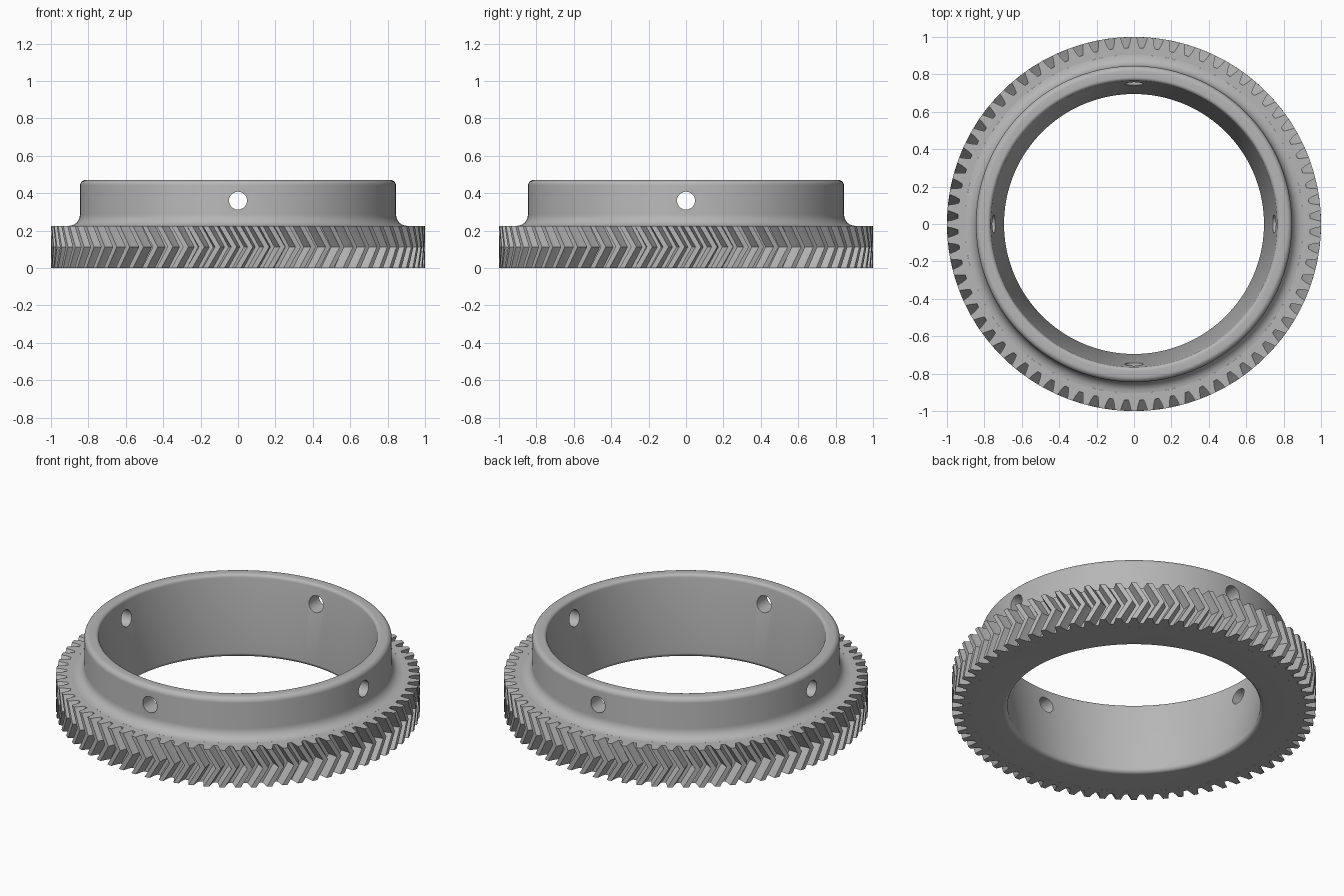
import bpy
import bmesh
from math import pi, cos, sin, radians

cube = bpy.data.objects.get("Cube")
if cube:
    bpy.data.objects.remove(cube, do_unlink=True)

TEETH = 72
GEAR_TOP = 0.225
JOIN = 0.905          # radius where the sleeve meets the toothed ring
TWIST = 0.066         # tooth shift at mid height, in radians

steel = bpy.data.materials.new("grey_steel")
steel.use_nodes = True
GREY = (0.47, 0.47, 0.47, 1)
steel.diffuse_color = GREY
steel.node_tree.nodes["Principled BSDF"].inputs["Base Color"].default_value = GREY


def finish(name, bm):
    bmesh.ops.recalc_face_normals(bm, faces=bm.faces)
    mesh = bpy.data.meshes.new(name)
    bm.to_mesh(mesh)
    bm.free()
    mesh.materials.append(steel)
    obj = bpy.data.objects.new(name, mesh)
    bpy.context.collection.objects.link(obj)
    return obj


def smooth(obj, angle):
    bpy.ops.object.select_all(action='DESELECT')
    obj.select_set(True)
    bpy.context.view_layer.objects.active = obj
    bpy.ops.object.shade_smooth_by_angle(angle=radians(angle))


def arc(cx, cz, r, start, end, steps=6):
    angles = [radians(start + (end - start) * i / steps) for i in range(steps + 1)]
    return [(cx + r * cos(a), cz + r * sin(a)) for a in angles]


def bridge(bm, a, b):
    for i in range(len(a)):
        j = (i + 1) % len(a)
        bm.faces.new((a[i], a[j], b[j], b[i]))


# Sleeve: revolved section with flared foot, rounded rim and tapered bore
section = ([(JOIN, 0)]
           + arc(JOIN, GEAR_TOP + 0.06, 0.06, 270, 180)
           + arc(0.815, 0.44, 0.03, 0, 90)
           + arc(0.785, 0.45, 0.02, 90, 180)
           + arc(0.72, 0.025, 0.025, 180, 270))
bm = bmesh.new()
SEGMENTS = TEETH * 2
rings = []
for k in range(SEGMENTS):
    a = 2 * pi * k / SEGMENTS
    rings.append([bm.verts.new((r * cos(a), r * sin(a), z)) for r, z in section])
for k in range(SEGMENTS):
    bridge(bm, rings[k], rings[(k + 1) % SEGMENTS])
sleeve = finish("sleeve", bm)

# Radial screw holes: one bore along each axis
for turn in ((pi / 2, 0, 0), (0, pi / 2, 0)):
    bpy.ops.mesh.primitive_cylinder_add(vertices=32, radius=0.048, depth=2.4,
                                        location=(0, 0, 0.36), rotation=turn)
    cutter = bpy.context.object
    cutter.name = "hole_cutter"
    cutter.hide_render = True
    cutter.data.materials.append(steel)
    cut = sleeve.modifiers.new("screw_hole", 'BOOLEAN')
    cut.operation = 'DIFFERENCE'
    cut.solver = 'EXACT'
    cut.object = cutter
    bpy.context.view_layer.objects.active = sleeve
    bpy.ops.object.modifier_apply(modifier=cut.name)
    bpy.data.objects.remove(cutter, do_unlink=True)
smooth(sleeve, 30)

# Toothed ring: herringbone teeth, each half leaning towards mid height
tooth = [(-0.37, 0.942), (-0.25, 0.97), (-0.17, 1.0),
         (0.17, 1.0), (0.25, 0.97), (0.37, 0.942)]
bm = bmesh.new()


def loop(z, twist, flat_radius=None):
    verts = []
    for k in range(TEETH):
        for offset, r in tooth:
            a = 2 * pi * (k + offset) / TEETH + twist
            r = flat_radius or r
            verts.append(bm.verts.new((r * cos(a), r * sin(a), z)))
    return verts


levels = [loop(0, 0, JOIN), loop(0, 0), loop(GEAR_TOP / 2, TWIST),
          loop(GEAR_TOP, 0), loop(GEAR_TOP, 0, JOIN)]
for lower, upper in zip(levels, levels[1:]):
    bridge(bm, lower, upper)
ring = finish("toothed_ring", bm)
smooth(ring, 20)
